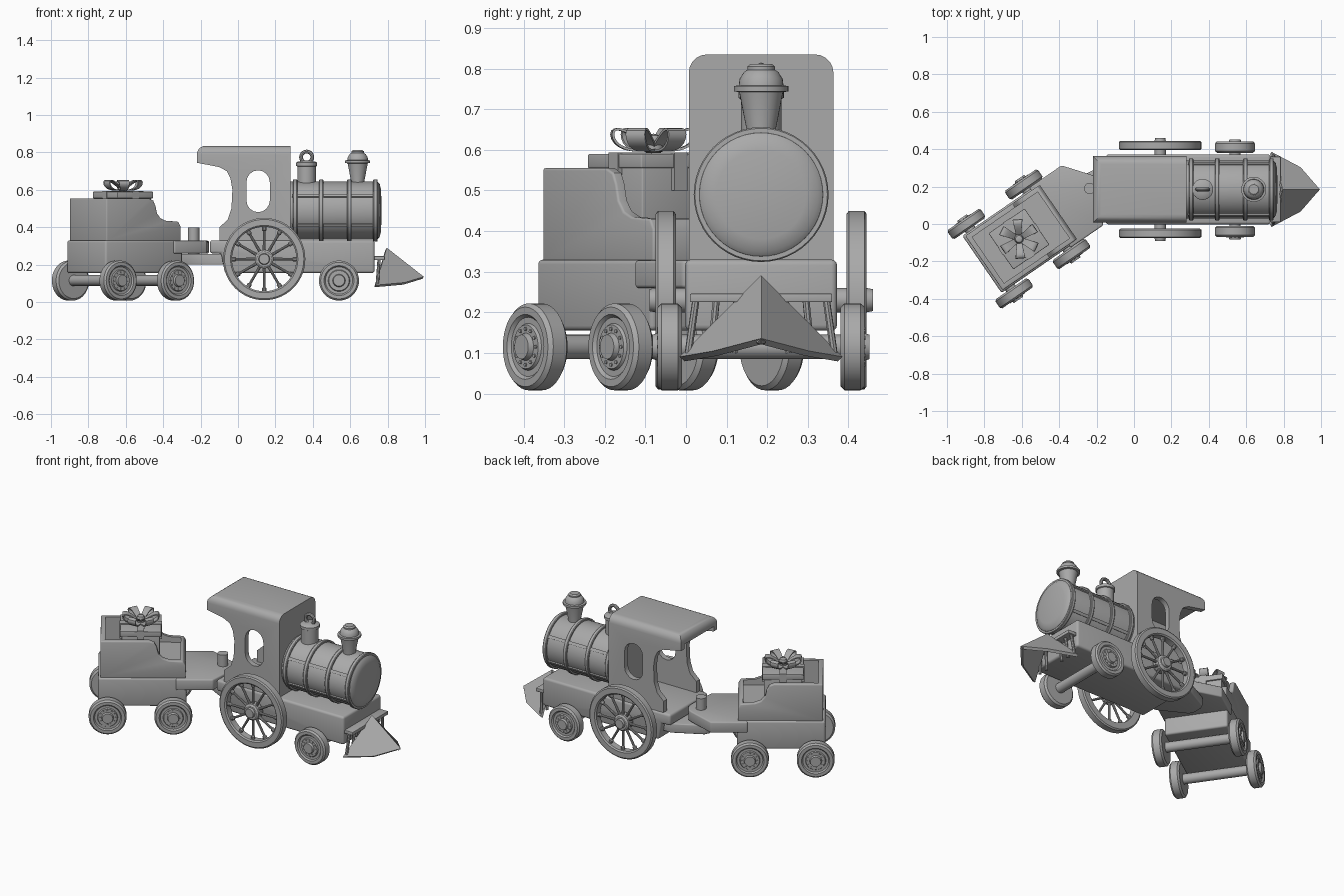
import bpy, bmesh
from math import pi, sin, cos, radians
from mathutils import Vector, Matrix

cube = bpy.data.objects.get("Cube")
if cube:
    bpy.data.objects.remove(cube)

grey = bpy.data.materials.new("plain grey")
grey.use_nodes = True
colour = (0.4, 0.4, 0.4, 1)
grey.diffuse_color = colour
grey.node_tree.nodes["Principled BSDF"].inputs["Base Color"].default_value = colour

parts, cutters = [], []
CY = 0.185  # engine centre line


def finish(name, bm, bevel=0):
    bmesh.ops.remove_doubles(bm, verts=bm.verts, dist=1e-5)
    bmesh.ops.recalc_face_normals(bm, faces=bm.faces)
    me = bpy.data.meshes.new(name)
    bm.to_mesh(me)
    bm.free()
    me.materials.append(grey)
    ob = bpy.data.objects.new(name, me)
    bpy.context.collection.objects.link(ob)
    if bevel:
        mod = ob.modifiers.new("Bevel", 'BEVEL')
        mod.width, mod.segments, mod.limit_method = bevel, 3, 'ANGLE'
        mod.angle_limit = radians(50)
    parts.append(ob)
    return ob


def prism_mesh(pts, a, b, upright):
    """Extrude an x-z outline along y (upright) or an x-y outline along z."""
    bm = bmesh.new()
    place = (lambda p: (p[0], a, p[1])) if upright else (lambda p: (p[0], p[1], a))
    face = bm.faces.new([bm.verts.new(place(p)) for p in pts])
    out = bmesh.ops.extrude_face_region(bm, geom=[face])
    verts = [v for v in out["geom"] if isinstance(v, bmesh.types.BMVert)]
    bmesh.ops.translate(bm, verts=verts, vec=(0, b - a, 0) if upright else (0, 0, b - a))
    return bm


def prism(name, pts, a, b, upright=True, bevel=0):
    return finish(name, prism_mesh(pts, a, b, upright), bevel)


def box(name, x0, x1, y0, y1, z0, z1, bevel=0):
    return prism(name, [(x0, z0), (x1, z0), (x1, z1), (x0, z1)], y0, y1, True, bevel)


def lathe(name, profile, origin, axis=(0, 0, 1), steps=32, closed=False):
    """Turn a (radius, height) profile around an axis."""
    bm = bmesh.new()
    vs = [bm.verts.new((r, 0, h)) for r, h in profile]
    edges = [bm.edges.new(p) for p in zip(vs, vs[1:] + vs[:1]) if closed or p[1] != vs[0]]
    bmesh.ops.spin(bm, geom=vs + edges, cent=(0, 0, 0), axis=(0, 0, 1),
                   angle=2 * pi, steps=steps, use_merge=False)
    turn = Vector((0, 0, 1)).rotation_difference(Vector(axis)).to_matrix().to_4x4()
    bm.transform(Matrix.Translation(origin) @ turn)
    return finish(name, bm)


def rod(name, p, q, r, steps=16):
    d = Vector(q) - Vector(p)
    return lathe(name, [(0, 0), (r, 0), (r, d.length), (0, d.length)], p, d, steps)


def cut(target, cutter):
    parts.remove(cutter)
    cutters.append(cutter)
    cutter.hide_render = True
    mod = target.modifiers.new("Cut", 'BOOLEAN')
    mod.object, mod.solver = cutter, 'EXACT'


def wheel_pair(name, x, y):
    """Two solid wheels on one axle."""
    z = 0.115
    for side, s in (("left", 1), ("right", -1)):
        lathe(f"{side}_{name}_wheel",
              [(0, -.03), (.096, -.03), (.107, -.02), (.107, .02), (.098, .03), (.08, .03),
               (.073, .022), (.058, .022), (.054, .029), (.034, .029), (.03, .042), (0, .042)],
              (x, y + s * .225, z), (0, s, 0), 40)
        for i in range(12):
            a = i * pi / 6
            at = Vector((x + .044 * cos(a), y + s * .25, z + .044 * sin(a)))
            rod(f"{side}_{name}_stud_{i}", at, at + Vector((0, s * .007, 0)), .005, 6)
    rod(f"{name}_axle", (x, y - .22, z), (x, y + .22, z), .03)


# Tender, built straight and then turned at the hitch
box("tender_base", -.24, .26, -.185, .185, .155, .33, .012)
prism("tender_platform", [(.2, -.195), (.41, -.195), (.52, -.055), (.535, -.03), (.535, .03),
                          (.52, .055), (.41, .195), (.2, .195)], .26, .328, False, .008)
tub = prism("tender_tub", [(-.227, .325), (.255, .325), (.255, .405), (.24, .43), (.16, .435),
                           (.125, .448), (.102, .475), (.092, .515), (.078, .543), (.05, .555),
                           (-.227, .555)], -.176, .176, True, .006)
cut(tub, box("tub_cutter", -.2, .225, -.15, .15, .4, .7))
wheel_pair("tender_rear", -.186, 0)
wheel_pair("tender_front", .186, 0)

# Gift with ribbon and bow
box("gift_box", -.108, .108, -.108, .108, .39, .565, .004)
box("gift_lid", -.117, .117, -.117, .117, .555, .59, .004)
box("ribbon_long", -.12, .12, -.02, .02, .5, .594)
box("ribbon_cross", -.02, .02, -.12, .12, .5, .594)
for i in range(6):
    bm = bmesh.new()
    rows = []
    for j in range(20):
        t = 2 * pi * j / 20
        u = (1 - cos(t)) / 2
        r, h = .005 + .1 * u, .6 + .038 * u + .034 * sin(t) * (.3 + .7 * u)
        rows.append([bm.verts.new((r, w * (.012 + .014 * u), h)) for w in (-1, 1)])
    for p, q in zip(rows, rows[1:] + rows[:1]):
        bm.faces.new((p[0], p[1], q[1], q[0]))
    bm.transform(Matrix.Rotation(i * pi / 3, 4, 'Z'))
    loop = finish(f"bow_loop_{i}", bm)
    loop.modifiers.new("Thickness", 'SOLIDIFY').thickness = .006
lathe("bow_knot", [(0, .59), (.022, .595), (.026, .615), (.018, .635), (0, .64)], (0, 0, 0))

turn = Matrix.Translation((-.615, -.08, 0)) @ Matrix.Rotation(radians(34.5), 4, 'Z')
for ob in parts + cutters:
    ob.data.transform(turn)

# Engine base and hitch
prism("engine_base", [(-.15, .26), (-.09, .26), (-.07, .155), (.73, .155), (.73, .33), (-.15, .33)],
      CY - .187, CY + .187, True, .014)
prism("hitch_plate", [(0, CY - .15), (-.13, CY - .15), (-.3, CY - .06), (-.315, CY - .03),
                      (-.315, CY + .03), (-.3, CY + .06), (-.13, CY + .15), (0, CY + .15)],
      .2, .258, False, .006)
rod("hitch_pin", (-.237, .19, .2), (-.237, .19, .4), .03, 24)

# Cab: a shell open at the back with side windows
bm = prism_mesh([(-.1, .32), (.28, .32), (.28, .835), (-.22, .835), (-.22, .745), (-.1, .722),
                 (-.06, .7), (-.04, .66), (-.03, .6), (-.035, .5), (-.055, .44), (-.1, .4)],
                CY - .178, CY + .178, True)
rim = [e for e in bm.edges if all(v.co.z > .83 for v in e.verts) and
       min(v.co.x for v in e.verts) < .2]
bmesh.ops.bevel(bm, geom=rim, offset=.045, segments=5, profile=.5, affect='EDGES')
cab = finish("cab", bm)
cut(cab, box("cab_inside_cutter", -.4, .245, CY - .145, CY + .145, .3, .775))
arc = [(.1075 + .0625 * cos(a), (.642 if a < pi - .01 or k < 9 else .543) + .0625 * sin(a))
       for k, a in ((k, pi * (k if k < 9 else k - 1) / 8) for k in range(18))]
cut(cab, prism("window_cutter", arc, -.2, .6))

# Boiler with hoops and long straps
lathe("boiler", [(0, .27), (.155, .27), (.155, .735), (.152, .748), (.14, .758), (.11, .765),
                 (0, .768)], (0, CY, .49), (1, 0, 0), 48)
for i, x in enumerate((.305, .445, .595, .735)):
    lathe(f"boiler_hoop_{i}", [(.15, -.012), (.163, -.012), (.166, -.008), (.166, .008),
                               (.163, .012), (.15, .012)], (x, CY, .49), (1, 0, 0), 48, True)
for i, deg in enumerate((60, 120, 240, 300)):
    strap = box(f"boiler_strap_{i}", .29, .735, -.009, .009, .15, .162)
    strap.data.transform(Matrix.Translation((0, CY, .49)) @ Matrix.Rotation(radians(deg), 4, 'X'))

# Steam dome with a ring, and chimney
lathe("steam_dome", [(0, .6), (.05, .6), (.05, .725), (.056, .728), (.056, .745), (.05, .75),
                     (.02, .756), (0, .757)], (.367, CY, 0))
ring = [(.03 + .01 * cos(k * pi / 4), .01 * sin(k * pi / 4)) for k in range(8)]
lathe("dome_ring", ring, (.367, CY, .775), (0, 1, 0), 28, True)
lathe("chimney", [(0, .6), (.036, .6), (.036, .65), (.054, .742), (.067, .744), (.067, .757),
                  (.055, .759), (.053, .775), (.042, .792), (.034, .797), (.034, .805),
                  (.026, .812), (0, .812)], (.64, CY, 0))

# Spoked driving wheels
WX, WZ = .14, .23
for side, s in (("left", 1), ("right", -1)):
    y = CY + s * .235
    lathe(f"{side}_driving_rim", [(.172, -.022), (.212, -.025), (.22, -.019), (.22, .019),
                                  (.212, .025), (.18, .025), (.172, .018)],
          (WX, y, WZ), (0, s, 0), 56, True)
    lathe(f"{side}_driving_hub", [(0, -.025), (.05, -.025), (.05, .018), (.04, .025), (.03, .025),
                                  (.027, .04), (0, .04)], (WX, y, WZ), (0, s, 0))
    for i in range(12):
        a = i * pi / 6
        lathe(f"{side}_spoke_{i}", [(0, .03), (.009, .03), (.007, .1), (.007, .15), (.012, .155),
                                    (.012, .178), (0, .178)],
              (WX, y, WZ), (cos(a), 0, sin(a)), 10)
rod("driving_axle", (WX, CY - .24, WZ), (WX, CY + .24, WZ), .03)
wheel_pair("engine_front", .54, CY)

# Wedge guard at the front: two framed triangular plates and its mount
for side, s in (("left", 1), ("right", -1)):
    bm = bmesh.new()
    top, tip = Vector((.795, CY, .29)), Vector((.993, CY, .135))
    mid, corner = Vector((.89, CY + s * .118, .104)), Vector((.735, CY + s * .2, .09))
    face = bm.faces.new([bm.verts.new(p) for p in (top, tip, mid, corner)][::s])
    bmesh.ops.inset_region(bm, faces=[face], thickness=.02, depth=0)
    bmesh.ops.inset_region(bm, faces=[face], thickness=.003, depth=-.008)
    guard = finish(f"{side}_guard_plate", bm)
    mod = guard.modifiers.new("Thickness", 'SOLIDIFY')
    mod.thickness, mod.offset = .018, 0
    for i, w in enumerate((.06, .11, .16)):
        rod(f"{side}_guard_strut_{i}", (.755, CY + s * w, .235), (.745, CY + s * w * 1.12, .1), .009, 8)
box("guard_bar", .72, .785, CY - .175, CY + .175, .225, .246, .003)

# Settle modifiers, drop the cutters, smooth the curved faces
bpy.context.view_layer.update()
bpy.ops.object.select_all(action='DESELECT')
for ob in parts:
    ob.select_set(True)
bpy.context.view_layer.objects.active = parts[0]
bpy.ops.object.convert(target='MESH')
for ob in cutters:
    bpy.data.objects.remove(ob)
bpy.ops.object.shade_smooth_by_angle(angle=radians(35))
